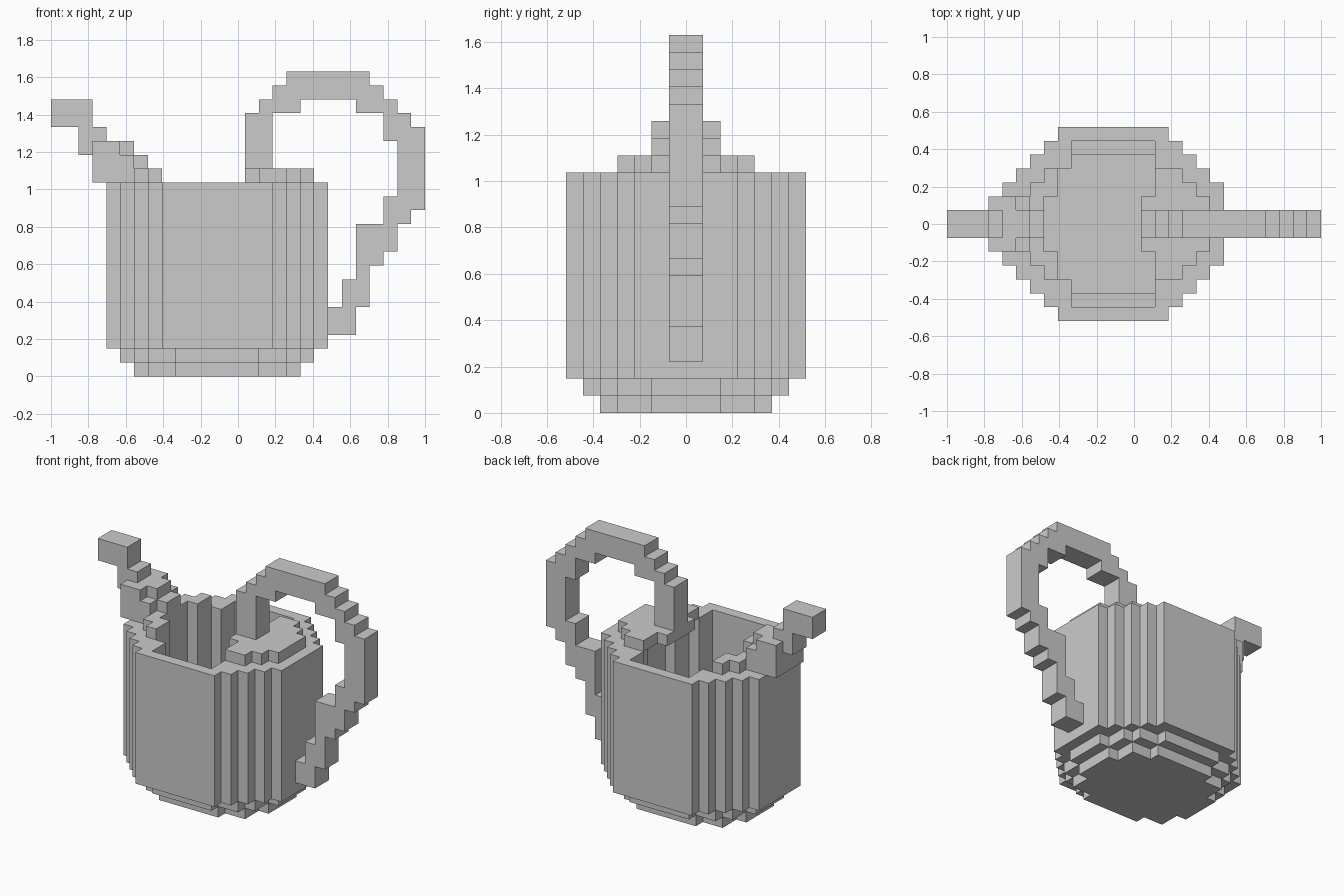
import bpy, bmesh

if "Cube" in bpy.data.objects:
    bpy.data.objects.remove(bpy.data.objects["Cube"])

V = 2 / 27          # edge of one cube; x cells run 0..27, y is mirrored, z starts at 0
parts = {}


def fill(part, z0, z1, rows, cut=False):
    """Add (or cut) layers z0..z1. Rows are (y0, y1, x0, x1), mirrored in y."""
    cells = parts.setdefault(part, set())
    for y0, y1, x0, x1 in rows:
        block = {(x, s, z) for x in range(x0, x1) for y in range(y0, y1)
                 for s in (y, -1 - y) for z in range(z0, z1)}
        if cut:
            cells -= block
        else:
            cells |= block


def ring(cx, steps):
    """Stepped oval about cx from (y_limit, half_width) steps."""
    rows, y0 = [], 0
    for y1, w in steps:
        rows.append((y0, y1, cx - w, cx + w))
        y0 = y1
    return rows


# Pot: two smaller base layers, then the straight wall
fill("pot", 0, 1, ring(12, [(2, 6), (4, 5), (5, 3)]))
fill("pot", 1, 2, ring(12, [(2, 7), (4, 6), (5, 5), (6, 3)]))
fill("pot", 2, 14, ring(12, [(3, 8), (4, 7), (5, 6), (6, 5), (7, 4)]))
# Hollow inside, with a ledge near the floor
fill("pot", 1, 2, ring(12, [(2, 5), (4, 4), (5, 3)]), cut=True)
fill("pot", 2, 14, ring(12, [(2, 5), (4, 4), (6, 3)]), cut=True)

# Half lid on the handle side
fill("half_lid", 14, 15, [(0, 2, 14, 19), (2, 3, 15, 18), (3, 4, 15, 17)])

# Spout: collar at the rim, tapering neck, and mouth
fill("spout", 14, 15, [(0, 2, 3, 7), (2, 3, 6, 8), (3, 4, 7, 8)])
fill("spout", 15, 16, [(0, 1, 3, 7), (1, 2, 3, 6)])
fill("spout", 16, 17, [(0, 1, 2, 6), (1, 2, 3, 5)])
fill("spout", 17, 18, [(0, 1, 2, 4)])
fill("spout", 18, 20, [(0, 1, 0, 3)])

# Handle: looping strap two cubes wide, as (z0, z1, x0, x1) runs
for z0, z1, x0, x1 in [(15, 19, 14, 16), (19, 20, 15, 18), (20, 21, 16, 24),
                       (21, 22, 17, 23), (19, 20, 22, 25), (18, 19, 24, 26),
                       (17, 18, 24, 27), (13, 17, 25, 27), (12, 13, 24, 27),
                       (11, 12, 24, 26), (9, 11, 22, 25), (8, 9, 22, 24),
                       (7, 8, 22, 23), (5, 7, 21, 23), (3, 5, 20, 22)]:
    fill("handle", z0, z1, [(0, 1, x0, x1)])

# Skin each part with only its exposed cube sides, then merge flat areas
solid = set().union(*parts.values())
for name, cells in parts.items():
    bm = bmesh.new()
    for c in sorted(cells):
        for axis in range(3):
            for side in (0, 1):
                n = list(c)
                n[axis] += 1 if side else -1
                if tuple(n) in solid:
                    continue
                u, w = (axis + 1) % 3, (axis + 2) % 3
                quad = []
                for a, b in ((0, 0), (1, 0), (1, 1), (0, 1)):
                    p = list(c)
                    p[axis] += side
                    p[u] += a
                    p[w] += b
                    quad.append(bm.verts.new((p[0] * V - 1, p[1] * V, p[2] * V)))
                bm.faces.new(quad if side else quad[::-1])
    bmesh.ops.remove_doubles(bm, verts=bm.verts, dist=1e-4)
    bmesh.ops.dissolve_limit(bm, angle_limit=0.01, verts=bm.verts, edges=bm.edges)
    mesh = bpy.data.meshes.new(name)
    bm.to_mesh(mesh)
    bm.free()
    bpy.context.collection.objects.link(bpy.data.objects.new(name, mesh))
